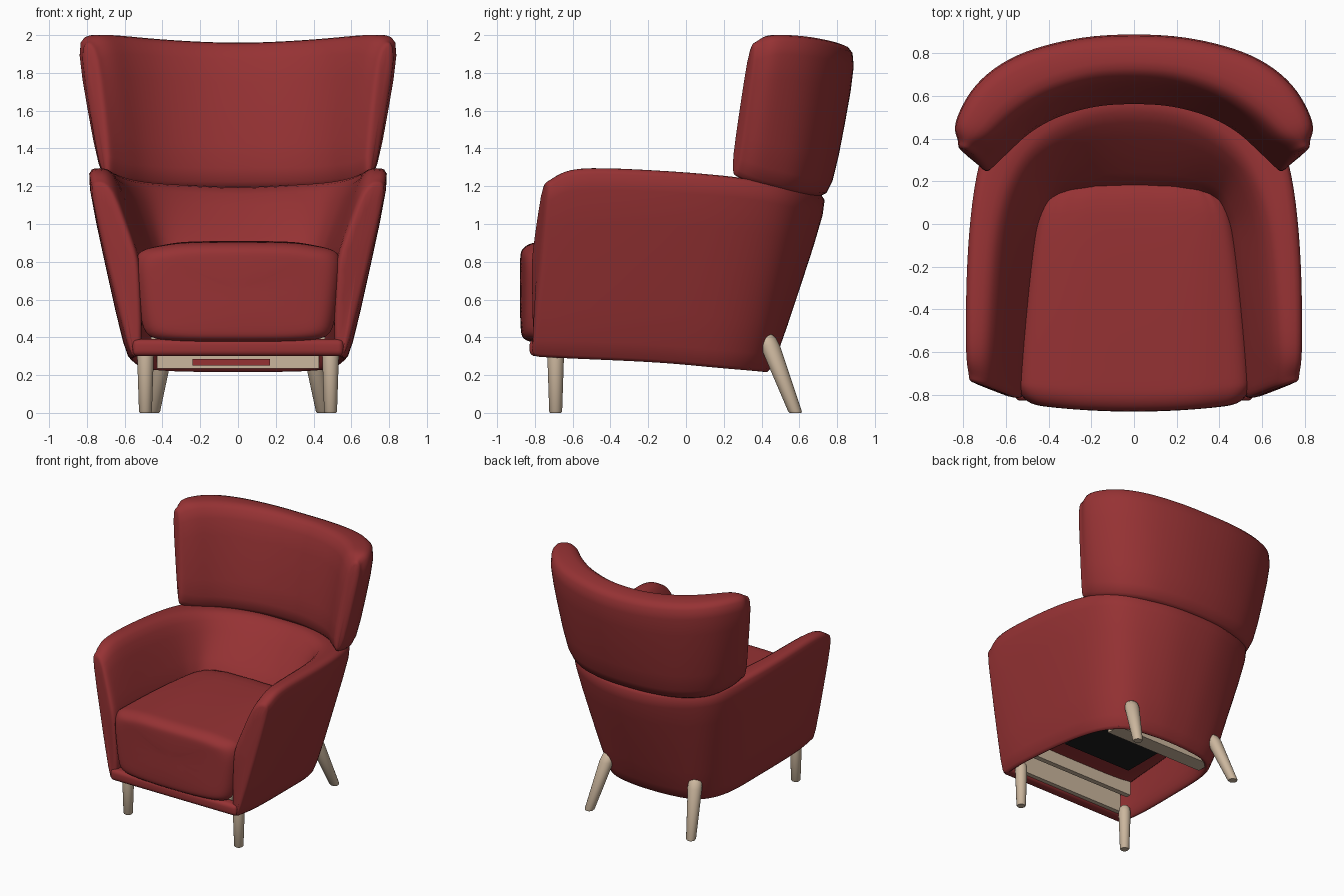
import bpy
import bmesh
import math
from mathutils import Vector

cube = bpy.data.objects.get("Cube")
if cube:
    bpy.data.objects.remove(cube)


def material(name, colour):
    mat = bpy.data.materials.new(name)
    mat.use_nodes = True
    mat.diffuse_color = (*colour, 1)
    mat.node_tree.nodes["Principled BSDF"].inputs["Base Color"].default_value = (*colour, 1)
    return mat


red = material("red_fabric", (0.305, 0.032, 0.034))
wood = material("pale_wood", (0.60, 0.47, 0.34))
black = material("black_webbing", (0.012, 0.012, 0.012))


def finish(bm, name, mat, smooth=True, subdivide=0):
    bmesh.ops.recalc_face_normals(bm, faces=bm.faces)
    mesh = bpy.data.meshes.new(name)
    bm.to_mesh(mesh)
    bm.free()
    mesh.materials.append(mat)
    for face in mesh.polygons:
        face.use_smooth = smooth
    obj = bpy.data.objects.new(name, mesh)
    bpy.context.collection.objects.link(obj)
    if subdivide:
        mod = obj.modifiers.new("soften", "SUBSURF")
        mod.levels = mod.render_levels = subdivide
    return obj


def rounded(corners, radius):
    """Turn a polygon into a ring with cut corners and a point mid-edge."""
    ring = []
    for a, b in zip(corners, corners[1:] + corners[:1]):
        t = min(0.35, radius / (b - a).length)
        ring += [a.lerp(b, t), a.lerp(b, 0.5), a.lerp(b, 1 - t)]
    return ring


def spline(sections, steps):
    """Pass a smooth curve through matching points of the sections."""
    out = []
    last = len(sections) - 1
    for i in range(last):
        quad = [sections[max(0, min(last, i + k))] for k in (-1, 0, 1, 2)]
        for s in range(steps):
            t = s / steps
            out.append([b + ((c - a) * t + (2 * a - 5 * b + 4 * c - d) * t ** 2
                             + (3 * b - a - 3 * c + d) * t ** 3) / 2
                        for a, b, c, d in zip(*quad)])
    return out + [sections[last]]


def loft(name, rings, mat, cap=0, subdivide=0):
    """Skin closed rings; cap is the radius of the rounded ends."""
    bm = bmesh.new()
    rows = [[bm.verts.new(p) for p in ring] for ring in rings]
    n = len(rows[0])
    for r, s in zip(rows, rows[1:]):
        for i in range(n):
            j = (i + 1) % n
            bm.faces.new((r[i], r[j], s[j], s[i]))
    ends = [bm.faces.new(rows[0][::-1]), bm.faces.new(rows[-1])]
    bmesh.ops.recalc_face_normals(bm, faces=bm.faces)
    if cap:
        for thick, depth in ((0.3, 0.7), (0.7, 0.3)):
            bmesh.ops.inset_individual(bm, faces=ends, thickness=cap * thick,
                                       depth=cap * depth, use_even_offset=True)
    return finish(bm, name, mat, True, subdivide)


def mirrored(half):
    """Complete a half list of sections that ends on the centre line."""
    flip = Vector((-1, 1, 1))
    return half + [[p * flip for p in sec] for sec in reversed(half[:-1])]


def wrap(name, half, radius, cap):
    sections = spline(mirrored(half), 3)
    loft(name, [rounded(s, radius) for s in sections], red, cap, 1)


def box(name, low, high, mat, bevel=0):
    bm = bmesh.new()
    bmesh.ops.create_cube(bm, size=1)
    low, high = Vector(low), Vector(high)
    for v in bm.verts:
        v.co = (low + high) / 2 + v.co * (high - low)
    if bevel:
        bmesh.ops.bevel(bm, geom=bm.edges[:], offset=bevel, segments=4,
                        profile=0.5, affect="EDGES")
    return finish(bm, name, mat, bool(bevel))


# Arms and lower back: outer bottom, outer top, inner top, inner bottom
shell = [
    ((.57, -.79, .275), (.80, -.70, 1.23), (.67, -.74, 1.23), (.52, -.80, .82)),
    ((.59, -.58, .265), (.815, -.57, 1.295), (.66, -.57, 1.295), (.50, -.55, .82)),
    ((.57, -.15, .245), (.805, -.10, 1.28), (.63, -.10, 1.28), (.45, -.10, .82)),
    ((.52, .20, .215), (.75, .30, 1.25), (.56, .18, 1.25), (.42, .02, .82)),
    ((.39, .39, .20), (.62, .58, 1.20), (.44, .36, 1.23), (.36, .10, .82)),
    ((.18, .44, .195), (.31, .73, 1.16), (.23, .49, 1.22), (.18, .12, .82)),
    ((0, .45, .195), (0, .765, 1.15), (0, .52, 1.21), (0, .125, .82)),
]
half = []
for row in shell:
    corners = [Vector(p) for p in row]
    x, y, z = corners[0]
    # lower lip around the open underside
    corners.append(Vector((x * 0.88, min(y, y * 0.85), z + 0.05)))
    half.append(corners)
wrap("arms_and_back", half, 0.04, 0.03)

# Curved winged headrest
head = [
    ((.725, .30, 1.24), (.845, .40, 1.965), (.73, .35, 1.965), (.65, .245, 1.26)),
    ((.72, .40, 1.20), (.865, .49, 2.0), (.66, .40, 2.0), (.57, .32, 1.22)),
    ((.63, .58, 1.15), (.765, .67, 1.995), (.55, .50, 2.0), (.47, .41, 1.21)),
    ((.45, .70, 1.13), (.575, .81, 1.97), (.40, .595, 1.99), (.34, .48, 1.20)),
    ((.23, .75, 1.12), (.29, .895, 1.945), (.20, .66, 1.98), (.17, .525, 1.20)),
    ((0, .765, 1.12), (0, .917, 1.935), (0, .675, 1.975), (0, .535, 1.20)),
]
wrap("headrest", [[Vector(p) for p in row] for row in head], 0.055, 0.03)

# Seat cushion: domed bowed front, raised hollow behind, narrower at the back
rings = []
for y, scale, low, high, bottom, top in (
        (-.84, .3, .50, .56, .37, .89), (-.84, .75, .50, .56, .37, .89),
        (-.835, .9, .50, .56, .37, .89), (-.80, .975, .50, .56, .37, .90),
        (-.755, 1, .505, .565, .37, .905), (-.735, 1, .51, .565, .50, .905),
        (-.4, 1, .50, .545, .50, .91), (0, 1, .46, .495, .50, .91),
        (.24, 1, .39, .43, .50, .895)):
    outline = ((-low, bottom), (low, bottom), (high, top - .05),
               (.3, top), (-.3, top), (-high, top - .05))
    ring = rounded([Vector((x * scale, y, .63 + (z - .63) * scale)) for x, z in outline], 0.05)
    if y < -.74:
        for p in ring:
            p.y -= .04 * (1 - (p.x / high) ** 2)
    rings.append(ring)
loft("seat_cushion", rings, red, 0, 2)

# Front rail under the cushion
box("front_rail", (-.56, -.828, .30), (.56, -.735, .39), red, 0.03)

# Frame seen from underneath
box("front_board", (-.46, -.735, .31), (.46, -.70, .48), wood)
box("middle_board", (-.46, -.63, .40), (.46, -.59, .51), wood)
box("rear_board", (-.43, .22, .235), (.43, .34, .31), wood)
box("seat_webbing", (-.30, -.42, .47), (.30, .12, .48), black)
box("hanging_lining", (-.24, .212, .25), (.17, .22, .285), red)


# Legs: straight at the front, splayed at the back
def leg(name, foot, top, foot_radius, top_radius):
    foot, top = Vector(foot), Vector(top)
    rings = []
    for t, shrink in ((0, .85), (.02, 1), (.85, 1), (.95, .85), (1, .5)):
        centre = foot.lerp(top, t)
        r = (foot_radius + (top_radius - foot_radius) * t) * shrink
        rings.append([centre + Vector((r * math.cos(a), r * math.sin(a), 0))
                      for a in (math.tau * i / 24 for i in range(24))])
    obj = loft(name, rings, wood)
    for o in bpy.context.selected_objects:
        o.select_set(False)
    obj.select_set(True)
    bpy.context.view_layer.objects.active = obj
    bpy.ops.object.shade_smooth_by_angle(angle=math.radians(40))


for side, s in (("left", 1), ("right", -1)):
    leg("front_leg_" + side, (s * .49, -.69, 0), (s * .49, -.69, .36), .034, .046)
    leg("rear_leg_" + side, (s * .45, .58, 0), (s * .38, .42, .42), .036, .056)
